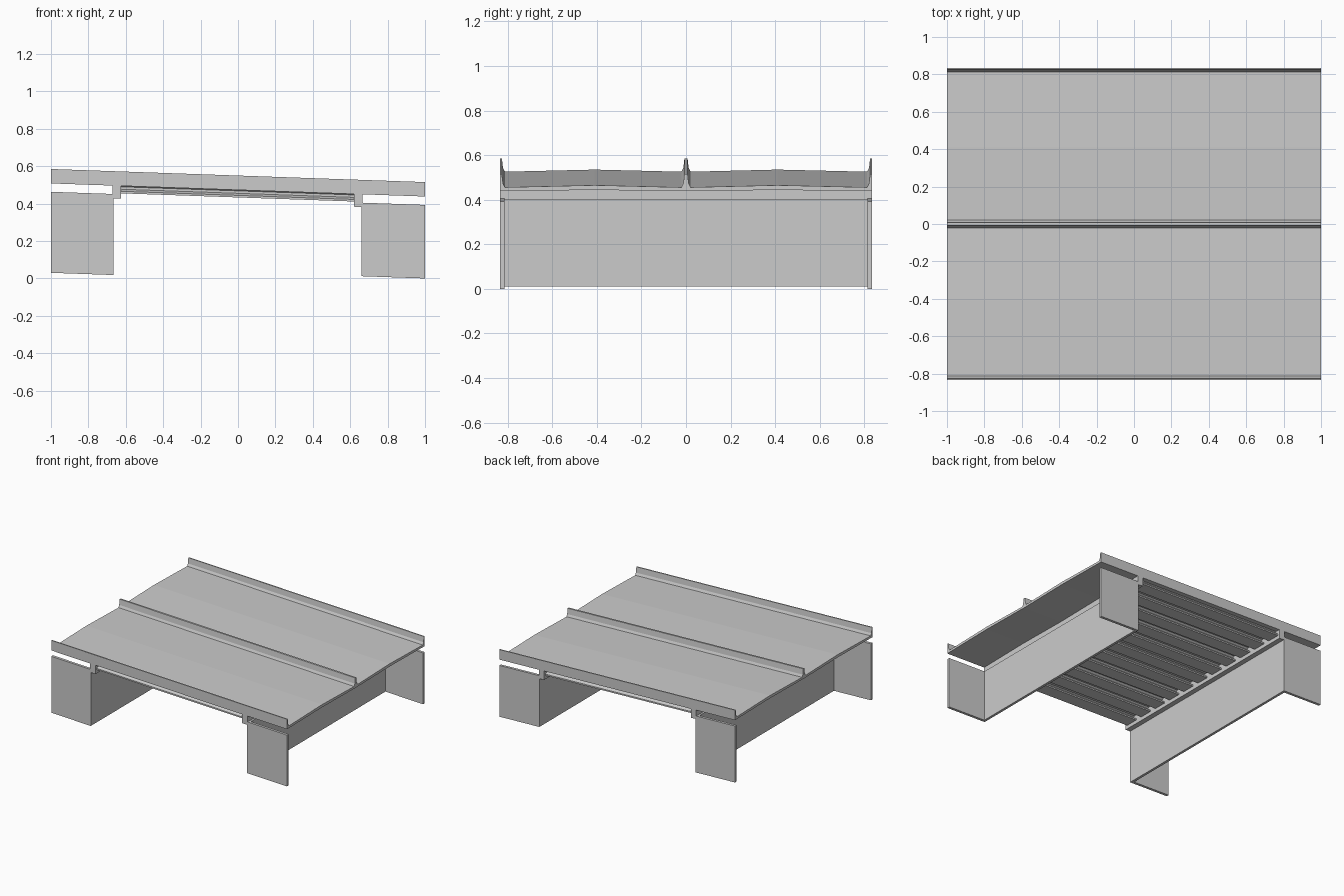
import bpy, bmesh

if "Cube" in bpy.data.objects:
    bpy.data.objects.remove(bpy.data.objects["Cube"])

SLOPE = 0.035   # the whole bridge falls gently towards +x


def prism(name, profile, x0, x1):
    """Extrude a closed (y, z) profile along x, following the road gradient."""
    bm = bmesh.new()
    rings = [[bm.verts.new((x, y, z - SLOPE * x)) for y, z in profile] for x in (x0, x1)]
    n = len(profile)
    bm.faces.new(rings[0])
    bm.faces.new(rings[1][::-1])
    for i in range(n):
        j = (i + 1) % n
        bm.faces.new((rings[0][j], rings[0][i], rings[1][i], rings[1][j]))
    bmesh.ops.recalc_face_normals(bm, faces=bm.faces)
    mesh = bpy.data.meshes.new(name)
    bm.to_mesh(mesh)
    bm.free()
    obj = bpy.data.objects.new(name, mesh)
    bpy.context.collection.objects.link(obj)
    return obj


def rect(y0, y1, z0, z1):
    return [(y0, z0), (y1, z0), (y1, z1), (y0, z1)]


W = 0.835       # half width

# Deck: two cambered carriageways, with approach slabs at both ends
ys = (-W, -0.41, 0, 0.41, W)
camber = (0, 0.01, 0, 0.01, 0)
deck = [(y, 0.473 + c * 0.6) for y, c in zip(ys, camber)]
deck += [(y, 0.49 + c) for y, c in reversed(list(zip(ys, camber)))]
for name, x0, x1 in (("approach_slab_left", -1, -0.665), ("deck_slab", -0.665, 0.66),
                     ("approach_slab_right", 0.66, 1)):
    prism(name, deck, x0, x1)

# Edge parapets with sloping inner faces, and the central barrier
for name, s in (("front_parapet", -1), ("back_parapet", 1)):
    prism(name, [(s * y, z) for y, z in
                 ((W, 0.485), (W, 0.55), (W - 0.009, 0.55),
                  (W - 0.014, 0.508), (W - 0.026, 0.485))], -1, 1)
prism("median_barrier", [(-0.023, 0.485), (-0.012, 0.508), (-0.007, 0.55),
                         (0.007, 0.55), (0.012, 0.508), (0.023, 0.485)], -1, 1)

# Row of girders with wide bottom flanges
COUNT = 11
pitch = 2 * (W - 0.065) / (COUNT - 1)
half = [(0.05, 0.433), (0.05, 0.444), (0.022, 0.455), (0.022, 0.468), (0.04, 0.482)]
for i in range(COUNT):
    yc = (i - (COUNT - 1) / 2) * pitch
    outline = [(yc + y, z) for y, z in half] + [(yc - y, z) for y, z in reversed(half)]
    prism(f"girder_{i + 1}", outline, -0.63, 0.625)

# End diaphragms, abutment walls and wing walls
for side, xa, xb, x_out, bottom in (("left", -0.67, -0.625, -1, -0.005),
                                    ("right", 0.62, 0.665, 1, 0.035)):
    prism(f"{side}_diaphragm", rect(-W, W, 0.405, 0.485), xa, xb)
    wall = -0.665 if x_out < 0 else 0.66
    s = 1 if x_out > 0 else -1
    inner = wall + s * 0.02
    prism(f"{side}_abutment_wall", rect(-W + 0.02, W - 0.02, bottom, 0.427),
          min(wall, inner), max(wall, inner))
    for end, y0 in (("front", -W), ("back", W - 0.02)):
        prism(f"{side}_{end}_wing_wall", rect(y0, y0 + 0.02, bottom, 0.428),
              min(wall, x_out), max(wall, x_out))
